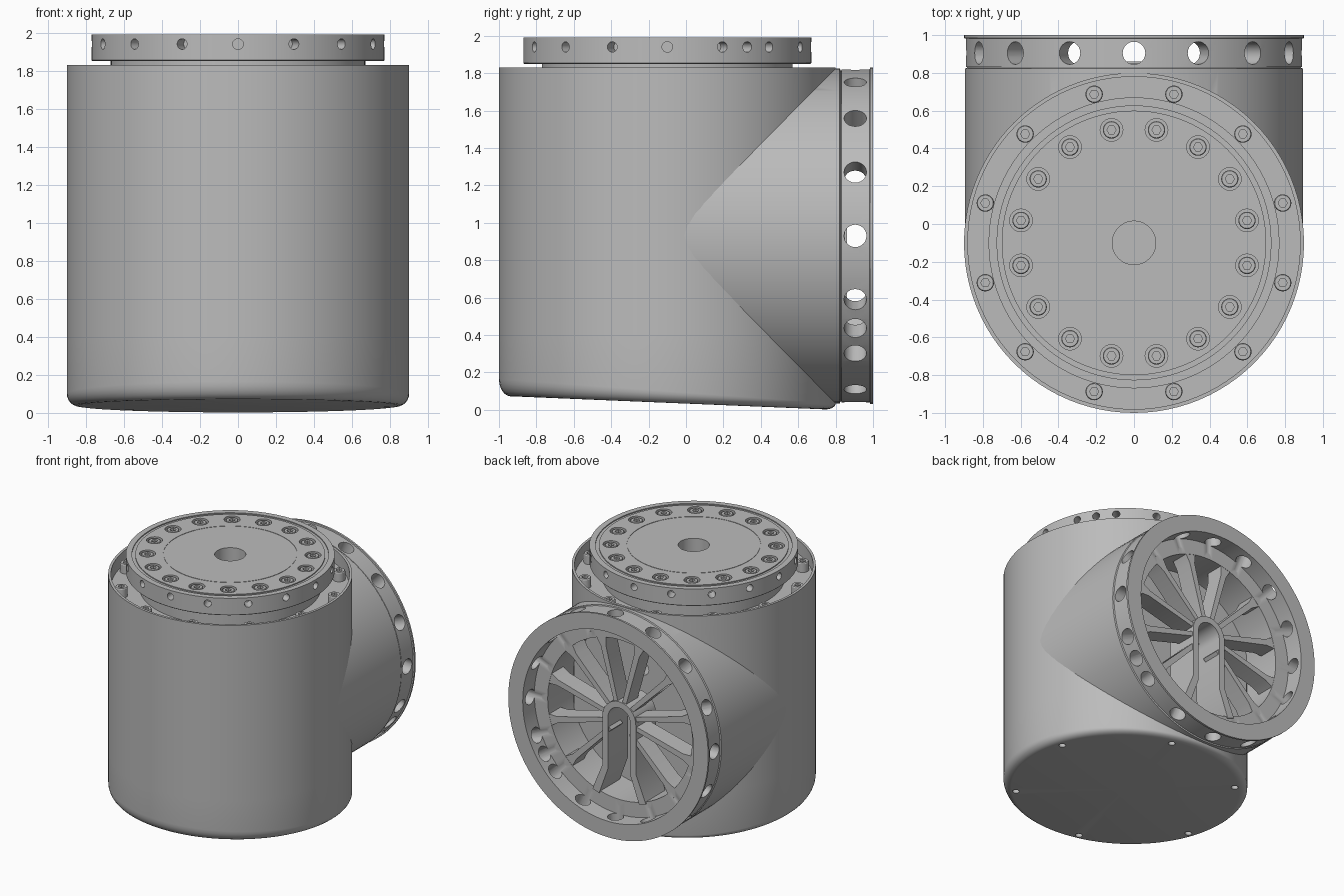
import bpy, bmesh
from math import sin, cos, pi, radians
from mathutils import Matrix, Vector

if "Cube" in bpy.data.objects:
    bpy.data.objects.remove(bpy.data.objects["Cube"])

CY = -0.1          # y of the upright axis
CZ = 0.93          # z of the side port axis
UPRIGHT = Matrix.Translation((0, CY, 0))
SIDEWAYS = Matrix.Translation((0, 0, CZ)) @ Matrix.Rotation(-pi / 2, 4, "X")

grey = bpy.data.materials.new("machined_grey")
grey.use_nodes = True
grey.diffuse_color = (0.5, 0.5, 0.5, 1)
grey.node_tree.nodes["Principled BSDF"].inputs["Base Color"].default_value = (0.5, 0.5, 0.5, 1)


def make(name, bm):
    bmesh.ops.remove_doubles(bm, verts=bm.verts, dist=1e-5)
    bmesh.ops.recalc_face_normals(bm, faces=bm.faces)
    mesh = bpy.data.meshes.new(name)
    bm.to_mesh(mesh)
    bm.free()
    mesh.materials.append(grey)
    obj = bpy.data.objects.new(name, mesh)
    bpy.context.collection.objects.link(obj)
    return obj


def lathe(profile, matrix, segs=96, hex_from=None, closed=False):
    """Spin (radius, height) points; points from hex_from on get a hexagon outline."""
    bm = bmesh.new()
    rings = []
    for i, (r, h) in enumerate(profile):
        ring = []
        for k in range(segs):
            a = 2 * pi * k / segs
            f = 1
            if hex_from is not None and i >= hex_from:
                f = cos(pi / 6) / cos(a % (pi / 3) - pi / 6)
            ring.append(bm.verts.new((r * f * cos(a), r * f * sin(a), h)))
        rings.append(ring)
    pairs = list(zip(rings, rings[1:]))
    if closed:
        pairs.append((rings[-1], rings[0]))
    for p, q in pairs:
        for k in range(segs):
            n = (k + 1) % segs
            bm.faces.new((p[k], p[n], q[n], q[k]))
    bmesh.ops.remove_doubles(bm, verts=bm.verts, dist=1e-5)
    bm.transform(matrix)
    return bm


def rods(name, rods_list, segs=24):
    """One cutter object made of cylinders (start, end, radius)."""
    bm = bmesh.new()
    for start, end, r in rods_list:
        d = end - start
        m = Matrix.Translation((start + end) / 2) @ d.to_track_quat("Z", "Y").to_matrix().to_4x4()
        bmesh.ops.create_cone(bm, cap_ends=True, segments=segs, radius1=r, radius2=r,
                              depth=d.length, matrix=m)
    obj = make(name, bm)
    obj.hide_render = True
    return obj


def finish(obj, cutters=()):
    """Cut with every cutter, bake the result and smooth it."""
    for c in cutters:
        mod = obj.modifiers.new("cut", "BOOLEAN")
        mod.operation, mod.solver, mod.object = "DIFFERENCE", "EXACT", c
    if cutters:
        graph = bpy.context.evaluated_depsgraph_get()
        mesh = bpy.data.meshes.new_from_object(obj.evaluated_get(graph))
        obj.modifiers.clear()
        obj.data = mesh
    bpy.ops.object.select_all(action="DESELECT")
    obj.select_set(True)
    bpy.context.view_layer.objects.active = obj
    bpy.ops.object.shade_smooth_by_angle(angle=radians(30))


def around(r, deg, z):
    a = radians(deg)
    return Vector((r * cos(a), CY + r * sin(a), z))


def port(r, deg, y):
    a = radians(deg)
    return Vector((r * cos(a), y, CZ + r * sin(a)))


def floor_z(y):
    return 0.075 * (0.8 - y) / 1.8


# Cutters
ring_degs = [22.5 * k for k in range(16)]
bore = rods("bore_cutter", [(Vector((0, 0.55, CZ)), Vector((0, 1.2, CZ)), 0.66)], 96)
recess = rods("recess_cutter", [(around(0, 0, 1.715), around(0, 0, 2.2), 0.88)], 96)
base_holes = rods("base_hole_cutter", [(around(0.81, 15 + 60 * k, -0.1), around(0.81, 15 + 60 * k, 0.15), 0.026)
                                       for k in range(6)])
back_hole = rods("back_hole_cutter", [(Vector((0, 0.4, CZ + 0.3)), Vector((0, 0.7, CZ + 0.3)), 0.05)])
port_holes = rods("port_hole_cutter", [(port(0.7, d, 0.905), port(1, d, 0.905), 0.06)
                                       for d in ring_degs + [-33.75]])
cap_holes = rods("cap_hole_cutter", [(around(0.68, d, 1.94), around(0.85, d, 1.94), 0.028)
                                     for d in ring_degs + [33.75]])
cap_bores = rods("cap_counterbore_cutter", [(around(0.61, d + 11.25, 1.95), around(0.61, d + 11.25, 2.1), 0.06)
                                            for d in ring_degs])
bm = bmesh.new()
bmesh.ops.create_cube(bm, size=1)
for v in bm.verts:
    v.co = Vector((v.co.x * 3, v.co.y * 3, 0))  + Vector((0, 0, floor_z(v.co.y * 3) + 0.004 if v.co.z > 0 else -1))
under = make("under_cutter", bm)
under.hide_render = True

# Upright housing with recessed top and slanted, rounded base
profile = [(0, 1.72), (0.88, 1.72), (0.88, 1.83), (0.9, 1.83), (0.9, 0.4)]
profile += [(0.84 + 0.06 * cos(t * pi / 12), 0.09 - 0.09 * sin(t * pi / 12)) for t in range(7)]
profile += [(0, 0)]
bm = lathe(profile, UPRIGHT)
for v in bm.verts:
    if v.co.z < 0.2:
        v.co.z = v.co.z * (0.65 - 0.35 * v.co.y) + floor_z(v.co.y)
finish(make("upright_housing", bm), [bore, base_holes, back_hole])

# Side port tube with drilled flange
tube = make("side_port", lathe([
    (0.895, CY), (0.895, 0.822), (0.885, 0.826), (0.885, 0.83), (0.89, 0.832), (0.89, 0.982), (0.9, 0.984),
    (0.9, 1.0), (0.77, 1.0), (0.77, 0.85), (0.65, 0.85), (0.65, CY)], SIDEWAYS, closed=True))
finish(tube, [recess, under, port_holes])


# Spoked web inside the port
def slab(bm, strip, y0, y1):
    """Thick band from pairs of (x, z) points."""
    grid = [[bm.verts.new((x, y, CZ + z)) for (x, z) in pair for y in (y0, y1)] for pair in strip]
    for a, b in zip(grid, grid[1:]):
        for i, j in ((0, 1), (1, 3), (3, 2), (2, 0)):
            bm.faces.new((a[i], a[j], b[j], b[i]))
    for end in (grid[0], grid[-1]):
        bm.faces.new((end[0], end[1], end[3], end[2]))


bm = bmesh.new()
for deg in (15, 45, 75, 105, 135):
    for side in (1, -1):
        a = radians(90 - deg * side)
        d, n = Vector((cos(a), sin(a))), Vector((-sin(a), cos(a)))
        slab(bm, [(d * r + n * w, d * r - n * w) for r, w in ((0.13, 0.018), (0.58, 0.024), (0.67, 0.05))],
             0.7, 0.848)
web = make("port_spokes", bm)
finish(web)

# Arched channel wall at the middle of the web
bm = bmesh.new()
arch = [((0.15 * cos(t), 0.15 * sin(t)), (0.1 * cos(t), 0.1 * sin(t))) for t in [pi * k / 16 for k in range(17)]]
right = [((0.24, -0.62), (0.18, -0.64)), ((0.15, -0.4), (0.1, -0.42))]
left = [tuple((-x, z) for x, z in pair) for pair in reversed(right)]
slab(bm, right + arch + left, 0.6, 0.86)
finish(make("channel_wall", bm))

# Rotating cap with neck, grooves and central hole
cap = make("top_cap", lathe([
    (0, 1.7), (0.67, 1.7), (0.67, 1.85), (0.765, 1.85), (0.77, 1.855), (0.77, 1.99), (0.725, 1.99),
    (0.725, 1.982), (0.7, 1.982), (0.7, 1.99), (0.495, 1.99), (0.495, 1.987), (0.49, 1.987), (0.49, 1.99),
    (0.115, 1.99), (0.115, 1.8), (0, 1.8)], UPRIGHT))
finish(cap, [cap_holes, cap_bores])

# Socket screws on the cap and in the recess
screw = make("cap_screw_1", lathe([(0, 0), (0.046, 0), (0.046, 0.034), (0.042, 0.038), (0.024, 0.038),
                                   (0.024, 0.015), (0, 0.015)], Matrix(), 24, hex_from=4))
finish(screw)
spots = [("cap_screw", around(0.61, d + 11.25, 1.948)) for d in ring_degs]
spots += [("housing_screw", around(0.815, 15 + 30 * k, 1.72)) for k in range(12)]
for i, (name, spot) in enumerate(spots):
    obj = screw if i == 0 else bpy.data.objects.new(f"{name}_{i + 1}", screw.data)
    if i:
        bpy.context.collection.objects.link(obj)
    obj.location = spot
    if name == "housing_screw":
        obj.scale.z = 2

# Cutters have done their work
for c in (bore, recess, base_holes, back_hole, port_holes, cap_holes, cap_bores, under):
    bpy.data.objects.remove(c)
